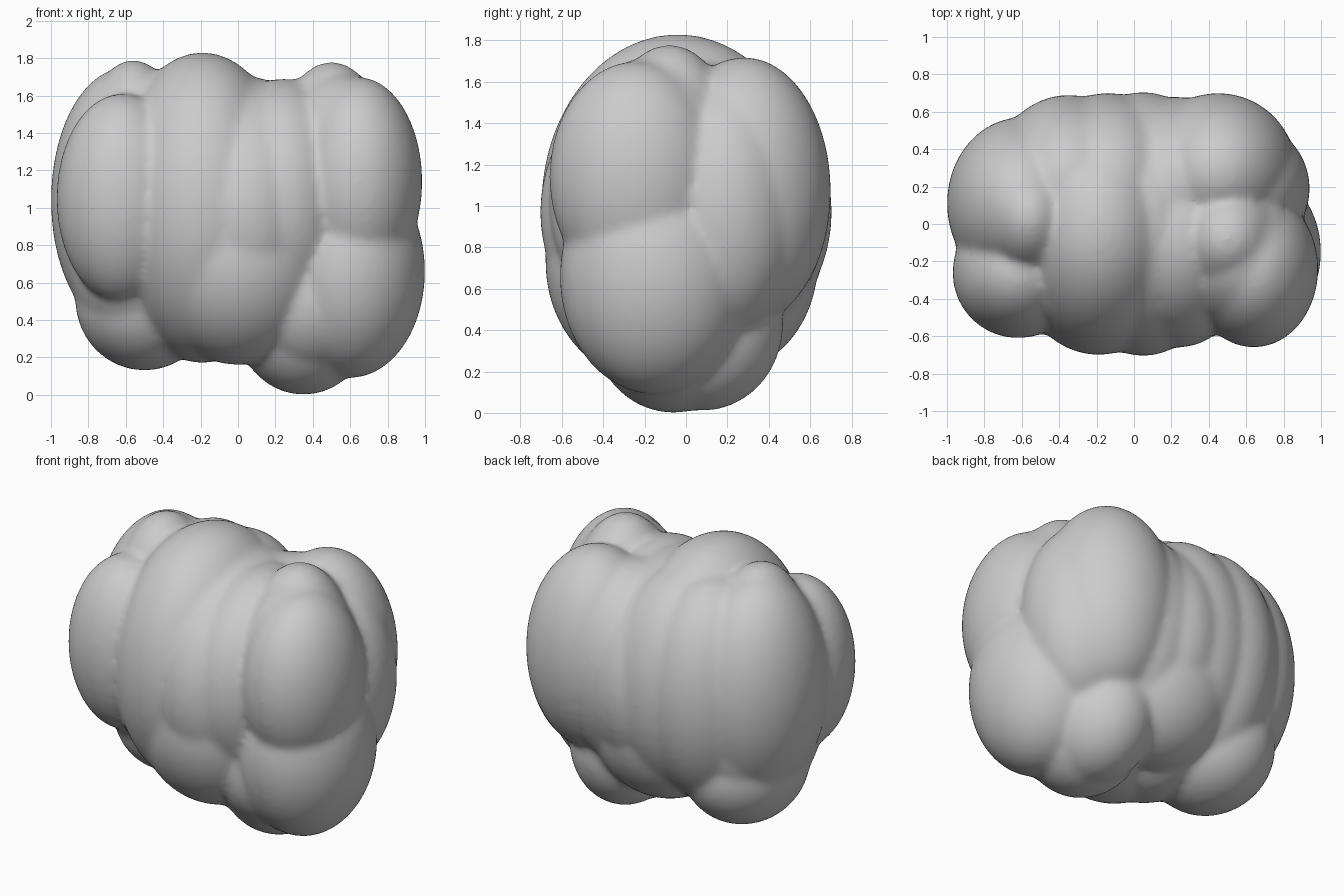
import bpy
import bmesh
from mathutils import Matrix, Vector

cube = bpy.data.objects.get("Cube")
if cube:
    bpy.data.objects.remove(cube, do_unlink=True)

# Plain grey material
grey = bpy.data.materials.new("plain grey")
grey.use_nodes = True
grey.diffuse_color = (0.6, 0.6, 0.6, 1)
bsdf = grey.node_tree.nodes["Principled BSDF"]
bsdf.inputs["Base Color"].default_value = grey.diffuse_color
bsdf.inputs["Roughness"].default_value = 0.7


def add_lobe(bm, centre, radii):
    """Add one ellipsoid lobe to the lumpy body."""
    matrix = Matrix.Translation(Vector(centre)) @ Matrix.Diagonal((*radii, 1))
    bmesh.ops.create_icosphere(bm, subdivisions=5, radius=1, matrix=matrix)


# Name: centre, radii
lobes = {
    "centre": ((-0.19, -0.04, 1.0), (0.5, 0.66, 0.83)),
    "centre_right": ((0.05, 0, 0.97), (0.48, 0.705, 0.73)),
    "right_filler": ((0.24, -0.08, 1.02), (0.41, 0.58, 0.67)),
    "lower_front": ((0.0, -0.19, 0.73), (0.5, 0.49, 0.57)),
    "lower_back": ((0.0, 0.2, 0.74), (0.5, 0.44, 0.54)),
    "back_left": ((-0.35, 0.22, 1.0), (0.42, 0.47, 0.72)),
    "back_centre": ((-0.14, 0.2, 1.0), (0.45, 0.5, 0.72)),
    "back_filler": ((0.23, 0.2, 1.0), (0.4, 0.48, 0.66)),
    "side_left": ((-0.6, 0.11, 1.04), (0.4, 0.46, 0.71)),
    "top_left": ((-0.56, 0.04, 1.25), (0.28, 0.34, 0.54)),
    "front_left": ((-0.62, -0.26, 1.05), (0.35, 0.35, 0.56)),
    "lower_left": ((-0.55, 0.06, 0.75), (0.36, 0.47, 0.5)),
    "bottom_left": ((-0.5, 0.1, 0.51), (0.37, 0.42, 0.38)),
    "back_right": ((0.45, 0.28, 1.07), (0.42, 0.42, 0.65)),
    "side_right": ((0.56, 0.19, 0.98), (0.38, 0.37, 0.61)),
    "top_right": ((0.5, -0.08, 1.12), (0.34, 0.36, 0.66)),
    "front_right": ((0.64, -0.24, 1.14), (0.345, 0.42, 0.56)),
    "upper_right": ((0.56, -0.17, 1.13), (0.37, 0.42, 0.59)),
    "lower_right": ((0.6, -0.15, 0.66), (0.4, 0.46, 0.57)),
    "bottom_middle": ((0.39, -0.12, 0.5), (0.38, 0.42, 0.41)),
    "bottom_front": ((0.35, -0.06, 0.41), (0.37, 0.39, 0.41)),
    "bottom_back": ((0.36, 0.08, 0.43), (0.33, 0.39, 0.42)),
}

# Lumpy body
bm = bmesh.new()
for centre, radii in lobes.values():
    add_lobe(bm, centre, radii)
mesh = bpy.data.meshes.new("lumpy_body")
bm.to_mesh(mesh)
bm.free()
mesh.materials.append(grey)
mesh.shade_smooth()
body = bpy.data.objects.new("lumpy_body", mesh)
bpy.context.collection.objects.link(body)

# Fuse the lobes and soften the creases between them
fuse = body.modifiers.new("fuse", "REMESH")
fuse.mode = "VOXEL"
fuse.voxel_size = 0.02
fuse.use_smooth_shade = True
soften = body.modifiers.new("soften", "SMOOTH")
soften.factor = 0.5
soften.iterations = 16
